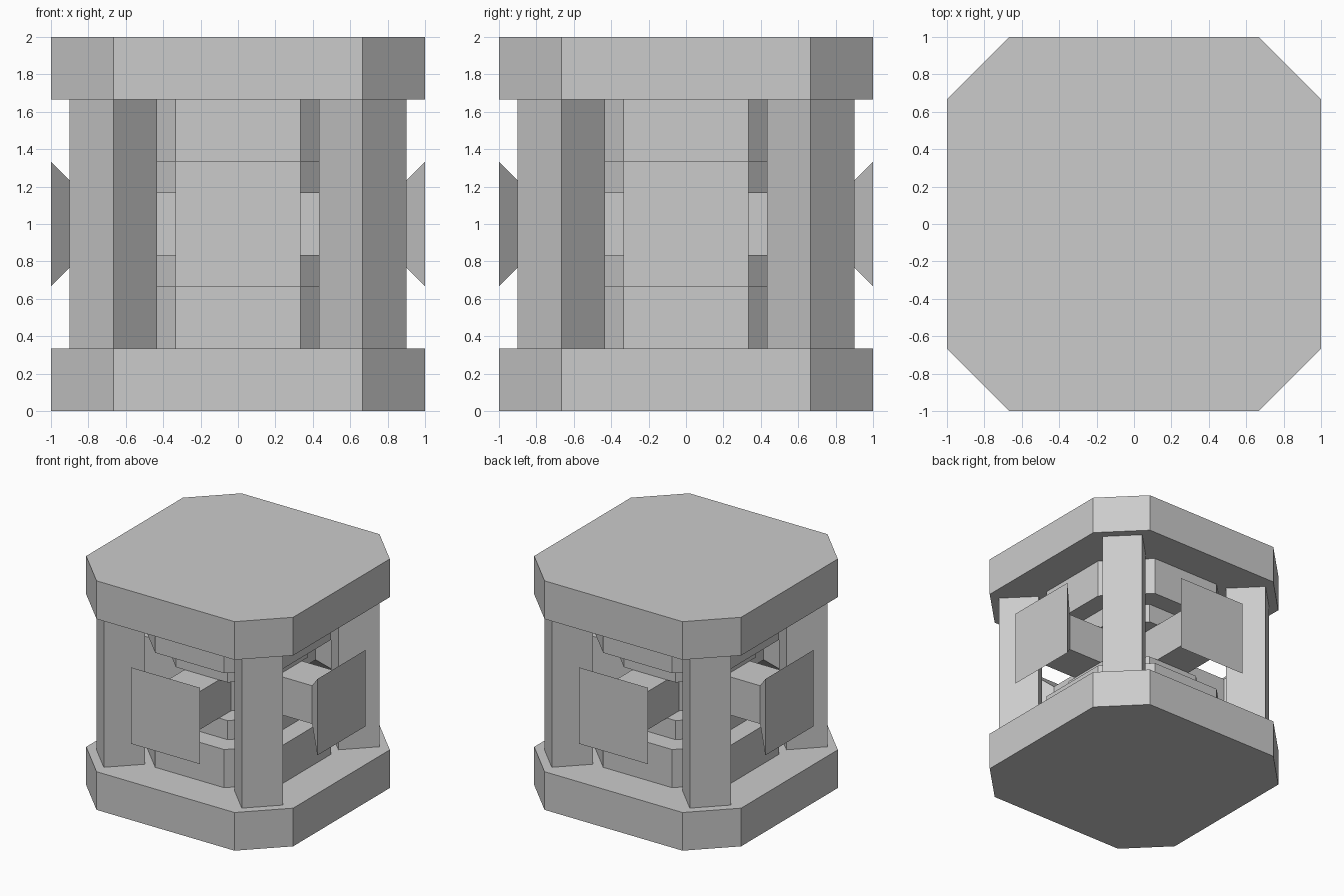
import bpy, bmesh, math
from mathutils import Matrix

if "Cube" in bpy.data.objects:
    bpy.data.objects.remove(bpy.data.objects["Cube"])

T = 1 / 3


def loft(name, sections, matrix=Matrix()):
    """Closed flat-faced solid through rings of (points, height)."""
    bm = bmesh.new()
    rings = [[bm.verts.new((x, y, z)) for x, y in pts] for pts, z in sections]
    n = len(rings[0])
    for a, b in zip(rings, rings[1:]):
        for i in range(n):
            j = (i + 1) % n
            bm.faces.new((a[i], a[j], b[j], b[i]))
    bm.faces.new(rings[0][::-1])
    bm.faces.new(rings[-1])
    bmesh.ops.transform(bm, matrix=matrix, verts=bm.verts)
    bmesh.ops.recalc_face_normals(bm, faces=bm.faces)
    mesh = bpy.data.meshes.new(name)
    bm.to_mesh(mesh)
    bm.free()
    obj = bpy.data.objects.new(name, mesh)
    bpy.context.collection.objects.link(obj)
    return obj


def octagon(half, flat):
    return [(half, -flat), (half, flat), (flat, half), (-flat, half),
            (-half, flat), (-half, -flat), (-flat, -half), (flat, -half)]


def square(h):
    return [(h, -h), (h, h), (-h, h), (-h, -h)]


# Stepped octagonal tiers, repeated at the bottom and the top
tiers = [("slab", 1, 2 * T, 0, T),
         ("inner_block", 2 * T, T, T, 2 * T),
         ("inner_step", 0.5, 0.25, 2 * T, 2.5 * T)]
for part, half, flat, z0, z1 in tiers:
    ring = octagon(half, flat)
    loft("bottom_" + part, [(ring, z0), (ring, z1)])
    loft("top_" + part, [(ring, 2 - z1), (ring, 2 - z0)])

# Central core between the steps
core = octagon(T, T / 2)
loft("core", [(core, 2.5 * T), (core, 3.5 * T)])

# Diagonal corner posts and side arms flaring into square plates
d = 0.7 / 3
diamond = [(2 * T + x, 2 * T + y) for x, y in ((d, 0), (0, d), (-d, 0), (0, -d))]
for k in range(4):
    turn = Matrix.Rotation(k * math.pi / 2, 4, 'Z')
    loft(f"corner_post_{k + 1}", [(diamond, T), (diamond, 5 * T)], turn)
    outward = Matrix.Translation((0, 0, 1)) @ turn @ Matrix.Rotation(math.pi / 2, 4, 'Y')
    loft(f"side_arm_{k + 1}", [(square(T / 2), T), (square(T / 2), 2.5 * T),
                               (square(T), 1)], outward)
